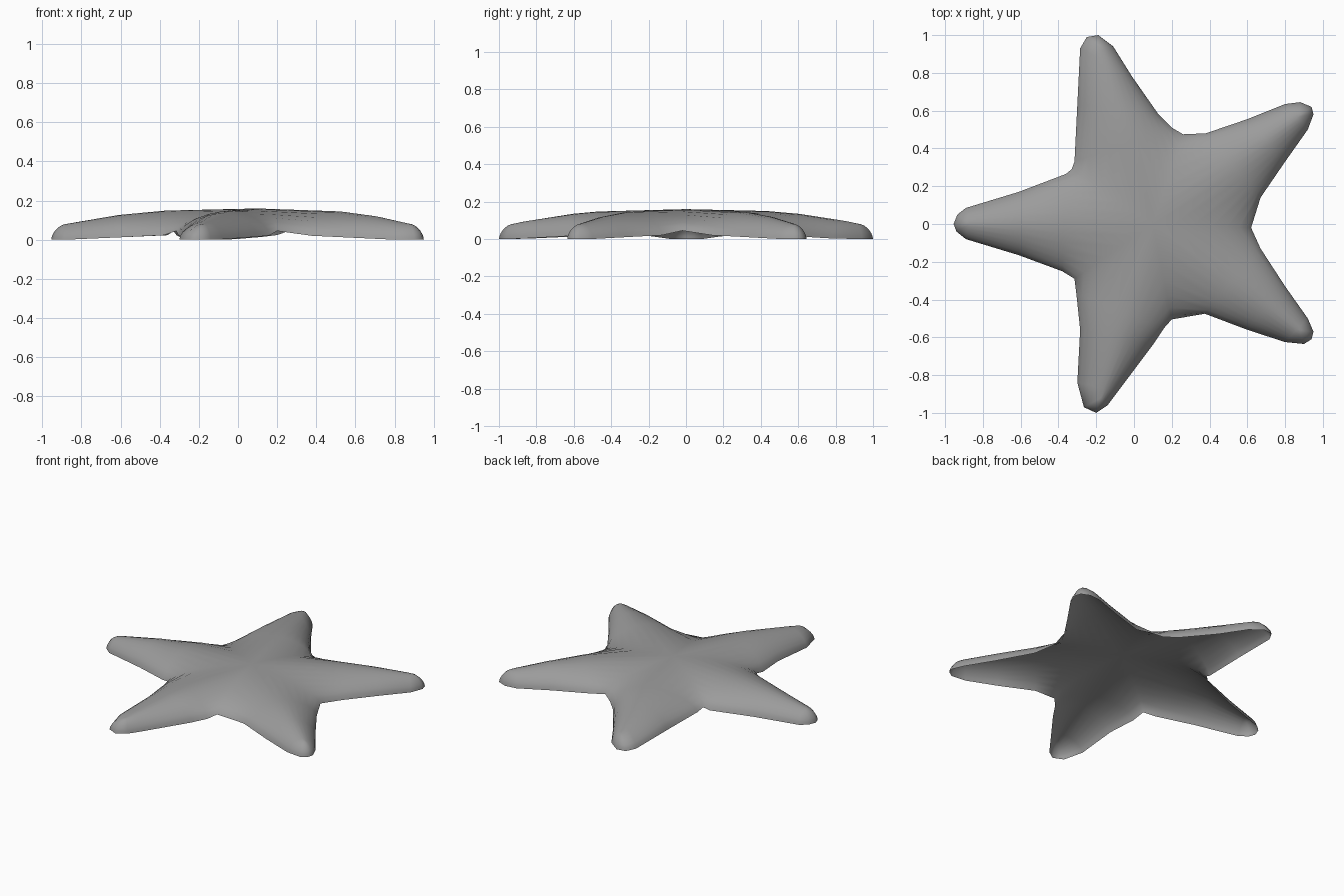
import bpy, bmesh
from mathutils import Vector

if "Cube" in bpy.data.objects:
    bpy.data.objects.remove(bpy.data.objects["Cube"])

# Outline of each arm: valley, four points, tip, four points (counter-clockwise)
ARMS = [
    [(.62, -.02), (.67, .14), (.80, .33), (.92, .50), (.95, .58),
     (.94, .62), (.88, .645), (.80, .635), (.60, .555), (.38, .48)],
    [(.26, .475), (.20, .51), (.13, .58), (-.01, .78), (-.11, .94),
     (-.19, 1), (-.25, .99), (-.285, .93), (-.30, .63), (-.315, .33)],
    [(-.33, .29), (-.36, .265), (-.61, .17), (-.89, .085), (-.935, .05),
     (-.955, 0), (-.94, -.04), (-.89, -.08), (-.61, -.165), (-.38, -.25)],
    [(-.315, -.29), (-.305, -.37), (-.285, -.56), (-.30, -.84), (-.265, -.97),
     (-.20, -1), (-.14, -.96), (-.08, -.88), (.10, -.64), (.16, -.55)],
    [(.20, -.505), (.375, -.475), (.60, -.56), (.80, -.625), (.90, -.635),
     (.94, -.61), (.95, -.57), (.92, -.50), (.80, -.33), (.67, -.13)],
]
CENTRE = Vector((.1, 0))
END = .92                                        # where the arm ridge stops
STEPS = (0, .2, .4, .6, .75, .88, .96, 1)        # ridge to rim


def section(bm, ridge, edge, u):
    """One strip of points from the top ridge down to the open rim."""
    k = u / END
    rim = .045 * (1 - k)
    high = .16 - .078 * k ** 2.7
    pts = []
    for t in STEPS:
        p = ridge.lerp(edge, t)
        pts.append((p.x, p.y, rim + (high - rim) * (1 - t ** 1.8) ** .6))
    return [bm.verts.new(p) for p in pts]


# Hollow shell, open underneath
bm = bmesh.new()
strips = []
for i, arm in enumerate(ARMS):
    pts = [Vector(p) for p in arm] + [Vector(ARMS[(i + 1) % 5][0])]
    axis = pts[5] - CENTRE
    proj = [(p - CENTRE).dot(axis) / axis.length_squared for p in pts]
    for j in range(10):
        # Both sides of an arm share the same ridge points
        u = 0 if j == 0 else min(END, (proj[j] + proj[10 - j]) / 2)
        strips.append(section(bm, CENTRE + axis * u, pts[j], u))

# Skin neighbouring strips, then weld the ridges
for i, a in enumerate(strips):
    b = strips[(i + 1) % len(strips)]
    for k in range(len(a) - 1):
        bm.faces.new((a[k], a[k + 1], b[k + 1], b[k]))
bmesh.ops.remove_doubles(bm, verts=bm.verts, dist=.0005)
for f in bm.faces:
    f.smooth = True

mesh = bpy.data.meshes.new("starfish_body")
bm.to_mesh(mesh)
bm.free()
body = bpy.data.objects.new("starfish_body", mesh)
bpy.context.collection.objects.link(body)

# Darker grey skin
skin = bpy.data.materials.new("skin")
skin.diffuse_color = (.33, .33, .33, 1)
skin.use_nodes = True
skin.node_tree.nodes["Principled BSDF"].inputs["Base Color"].default_value = skin.diffuse_color
mesh.materials.append(skin)
